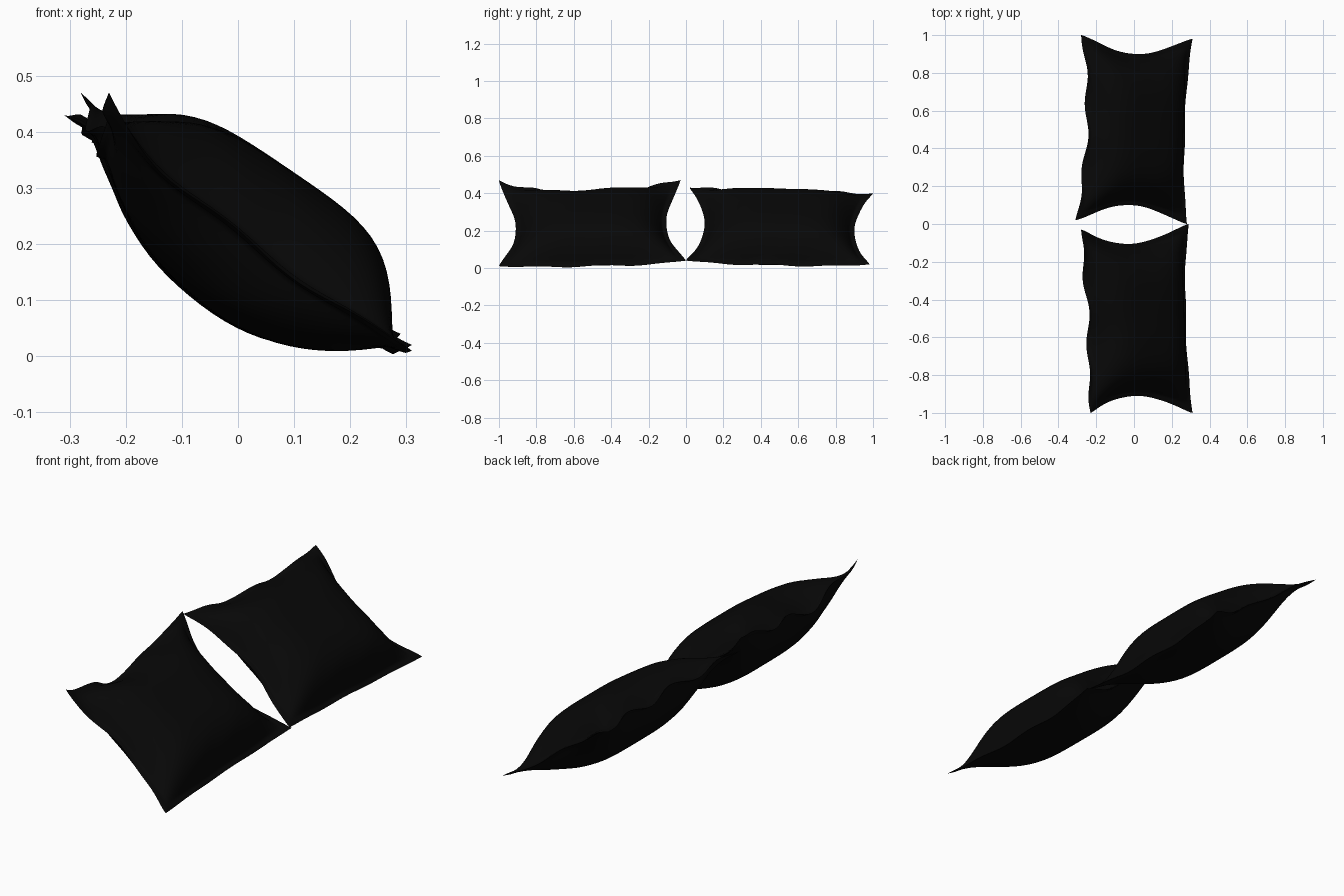
import bpy, bmesh, math
from mathutils import Vector

cube = bpy.data.objects.get("Cube")
if cube:
    bpy.data.objects.remove(cube)

fabric = bpy.data.materials.new("black fabric")
fabric.use_nodes = True
colour = (0.0022, 0.0022, 0.0022, 1)
fabric.diffuse_color = colour
bsdf = fabric.node_tree.nodes["Principled BSDF"]
bsdf.inputs["Base Color"].default_value = colour
bsdf.inputs["Roughness"].default_value = 0.9

NORMAL = Vector((0.6, 0, 0.8))    # direction the leaning cushion faces
UP = Vector((-0.8, 0, 0.6))       # from the resting edge to the raised edge
NU, NV = 44, 60
HEM = 0.93                        # the stuffing ends here, the flat hem begins


def bulge(a, power):
    return max(0.0, 1 - abs(a / HEM) ** power)


def cushion(name, corners, phase, dent):
    """corners: low front, low back, high front, high back"""
    low_f, low_b, high_f, high_b = [Vector(c) for c in corners]

    def point(u, v, side):
        low = low_f.lerp(low_b, (v + 1) / 2)
        high = high_f.lerp(high_b, (v + 1) / 2)
        p = low.lerp(high, (u + 1) / 2)
        # edges drawn in between the corners
        p.y -= v * abs(v) * 0.09 * (1 - u * u) ** 1.3
        p -= UP * u * abs(u) * (0.045 if u > 0 else 0.012) * (1 - v * v)
        # the seam runs level between the corners
        level = (1 - abs(u * v) ** 3) * 0.9
        p += NORMAL * (0.17 - p.dot(NORMAL)) * level
        # rippled hem, loosest along the raised edge
        p += NORMAL * 0.006 * abs(v) ** 5 * math.sin(7 * u + phase) * (1 - u ** 4)
        loose = 0.02 if u > 0 else 0.005
        p += NORMAL * loose * abs(u) ** 8 * math.sin(9 * v + phase) * (1 - v ** 4)
        p -= (UP + NORMAL) * dent * max(0, u) ** 2 * math.exp(-((v + 0.15) / 0.3) ** 2)
        # stuffing, fuller towards the bottom
        if side > 0:
            fill = 0.142 * bulge(u, 4) * bulge(v, 4) * (1 - 0.12 * u)
        else:
            fill = 0.132 * bulge(u, 2.2) * bulge(v, 4) * (1 - 0.15 * u)
        edge = max(abs(u), abs(v))
        folds = 0.003 * math.sin(14 * (u - v) + phase) * edge ** 3 * bulge(edge, 4)
        rim = 0.005 * min(1, (1 - edge) * 20)
        p += NORMAL * side * (fill + folds + rim)
        p.z = max(p.z, 0.002)
        return p

    bm = bmesh.new()
    for side in (1, -1):
        grid = [[bm.verts.new(point(math.sin(math.pi * (i / NU - 0.5)),
                                    math.sin(math.pi * (j / NV - 0.5)), side))
                 for j in range(NV + 1)] for i in range(NU + 1)]
        for i in range(NU):
            for j in range(NV):
                bm.faces.new((grid[i][j], grid[i][j + 1],
                              grid[i + 1][j + 1], grid[i + 1][j]))
    # sew the two panels together along the seam
    bmesh.ops.remove_doubles(bm, verts=[v for v in bm.verts if v.is_boundary], dist=0.00002)
    bmesh.ops.recalc_face_normals(bm, faces=bm.faces)
    mesh = bpy.data.meshes.new(name)
    bm.to_mesh(mesh)
    bm.free()
    mesh.materials.append(fabric)
    obj = bpy.data.objects.new(name, mesh)
    bpy.context.collection.objects.link(obj)
    for poly in mesh.polygons:
        poly.use_smooth = True
    return obj


cushion("front_cushion",
        [(0.31, -1.0, 0.01), (0.29, 0.0, 0.04), (-0.23, -1.0, 0.47), (-0.28, -0.03, 0.47)],
        0.6, 0.025)
cushion("back_cushion",
        [(0.28, 0.0, 0.04), (0.31, 0.98, 0.02), (-0.31, 0.02, 0.43), (-0.28, 1.0, 0.40)],
        2.4, 0.0)
